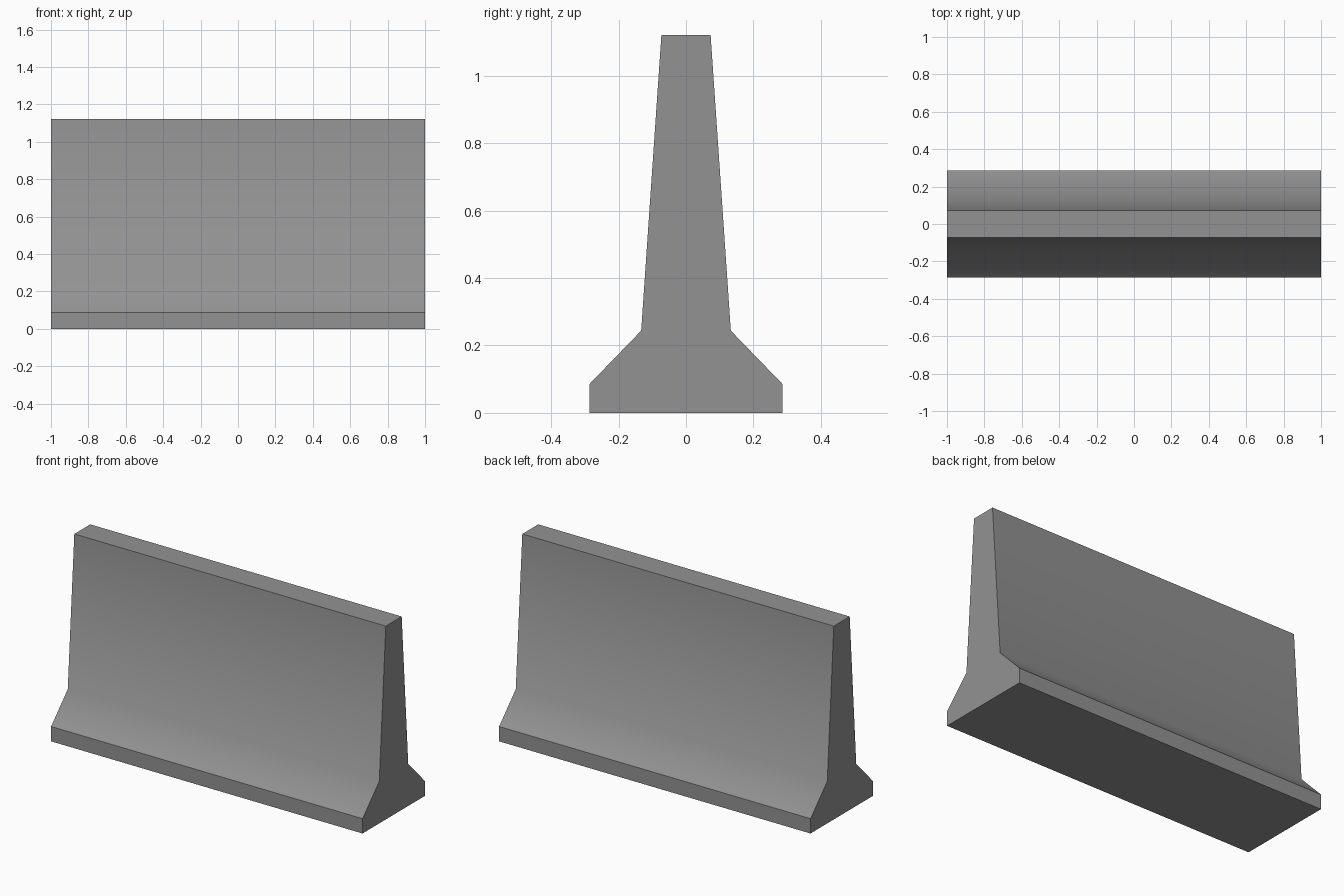
import bpy
import bmesh
import math

cube = bpy.data.objects.get("Cube")
if cube:
    bpy.data.objects.remove(cube, do_unlink=True)

# Concrete material
concrete = bpy.data.materials.new("concrete grey")
concrete.use_nodes = True
grey = (0.29, 0.29, 0.29, 1)
concrete.diffuse_color = grey
concrete.node_tree.nodes["Principled BSDF"].inputs["Base Color"].default_value = grey

# Half cross-section from foot to crest, as (half width, height)
half = [(0.286, 0), (0.286, 0.086), (0.133, 0.244), (0.073, 1.122)]
outline = half + [(-y, z) for y, z in reversed(half)]

# Barrier: the cross-section extruded along its length
bm = bmesh.new()
end = bm.faces.new([bm.verts.new((-1, y, z)) for y, z in outline])
swept = bmesh.ops.extrude_face_region(bm, geom=[end], use_keep_orig=True)
new_verts = [g for g in swept["geom"] if isinstance(g, bmesh.types.BMVert)]
bmesh.ops.translate(bm, verts=new_verts, vec=(2, 0, 0))
bmesh.ops.recalc_face_normals(bm, faces=bm.faces)

# Only the bend between the foot slope and the wall is soft
for face in bm.faces:
    face.smooth = True
for edge in bm.edges:
    edge.smooth = edge.calc_face_angle(math.pi) < math.radians(42)

mesh = bpy.data.meshes.new("concrete_barrier")
bm.to_mesh(mesh)
bm.free()
mesh.materials.append(concrete)
barrier = bpy.data.objects.new("concrete_barrier", mesh)
bpy.context.collection.objects.link(barrier)
